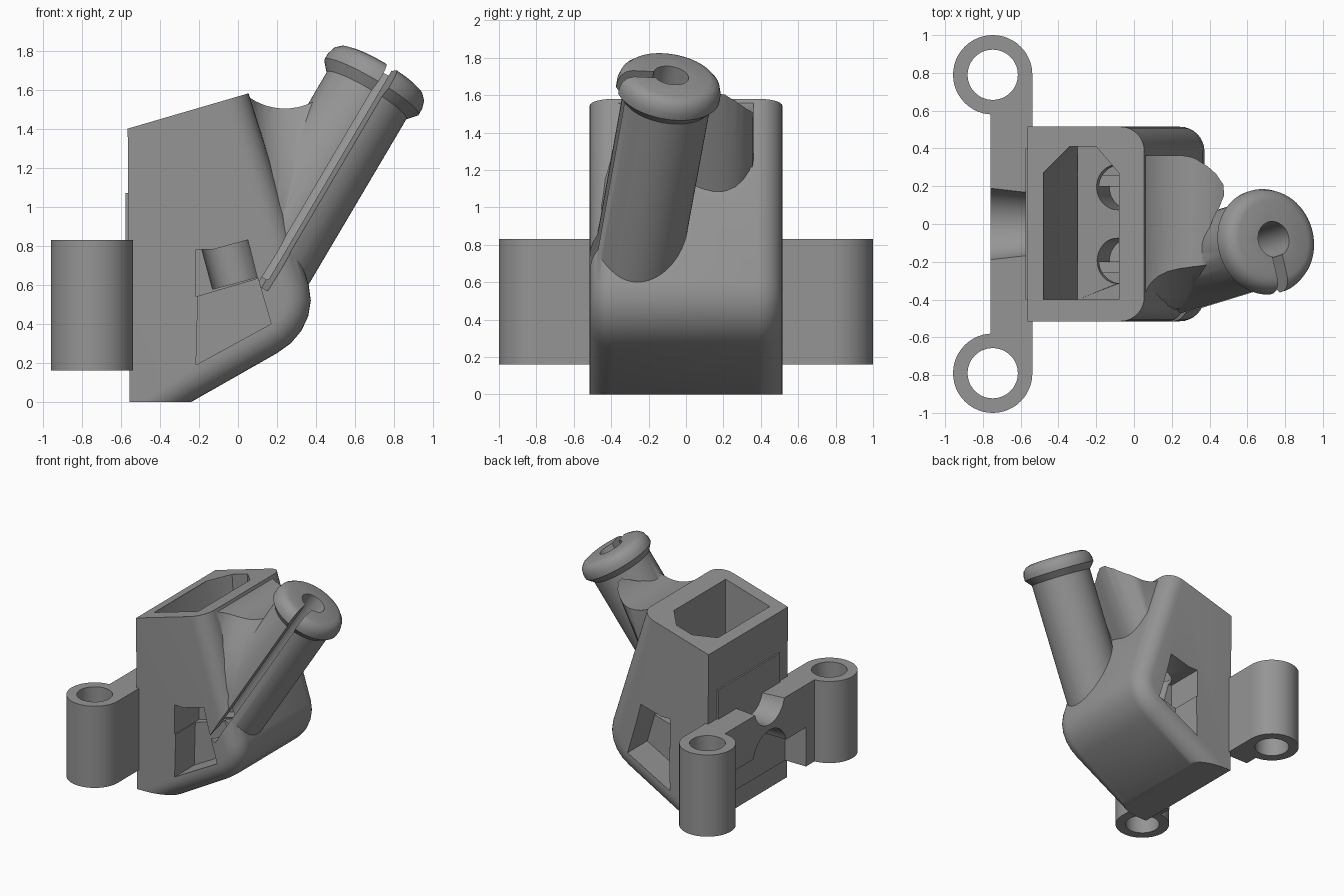
import bpy, bmesh, math
from mathutils import Vector

if "Cube" in bpy.data.objects:
    bpy.data.objects.remove(bpy.data.objects["Cube"])

grey = bpy.data.materials.new("plain grey")
grey.diffuse_color = (0.3, 0.3, 0.3, 1)
grey.use_nodes = True
grey.node_tree.nodes["Principled BSDF"].inputs["Base Color"].default_value = grey.diffuse_color


def finish(name, bm):
    bmesh.ops.recalc_face_normals(bm, faces=bm.faces)
    me = bpy.data.meshes.new(name)
    bm.to_mesh(me)
    bm.free()
    me.materials.append(grey)
    ob = bpy.data.objects.new(name, me)
    bpy.context.collection.objects.link(ob)
    return ob


def loft(name, rings):
    """Skin a list of equal-length point loops and cap both ends."""
    bm = bmesh.new()
    vs = [[bm.verts.new(p) for p in r] for r in rings]
    n = len(vs[0])
    for a, b in zip(vs, vs[1:]):
        for i in range(n):
            j = (i + 1) % n
            bm.faces.new((a[i], a[j], b[j], b[i]))
    bm.faces.new(vs[0][::-1])
    bm.faces.new(vs[-1])
    return finish(name, bm)


def prism_y(name, pts, y0, y1):
    return loft(name, [[(x, y, z) for x, z in pts] for y in (y0, y1)])


def lathe(name, profile, origin, axis, n=48):
    """Turned solid: (radius, height) pairs about an axis."""
    rot = Vector(axis).to_track_quat('Z', 'Y')
    o = Vector(origin)
    return loft(name, [[o + rot @ Vector((r * math.cos(k * math.tau / n), r * math.sin(k * math.tau / n), h))
                        for k in range(n)] for r, h in profile])


def box(name, lo, hi):
    return prism_y(name, [(lo[0], lo[2]), (hi[0], lo[2]), (hi[0], hi[2]), (lo[0], hi[2])], lo[1], hi[1])


def combine(target, tool, op):
    m = target.modifiers.new(op, 'BOOLEAN')
    m.operation, m.object, m.solver = op, tool, 'EXACT'
    bpy.context.view_layer.objects.active = target
    bpy.ops.object.modifier_apply(modifier=m.name)
    bpy.data.objects.remove(tool)


def smooth(ob):
    bpy.ops.object.select_all(action='DESELECT')
    ob.select_set(True)
    bpy.context.view_layer.objects.active = ob
    bpy.ops.object.shade_smooth_by_angle(angle=math.radians(35))


# main housing: rounded elbow profile whose outer edges are filleted along y
R, HALF = 0.13, 0.515
outer = [(-0.565, -0.182), (-0.24, 0.0), (0.20, 0.25), (0.27, 0.30), (0.325, 0.365), (0.36, 0.44),
         (0.373, 0.52), (0.362, 0.60), (-0.046, 1.90)]


def inset(d):
    pts = [Vector((x, z)) for x, z in outer]
    res = []
    for i, p in enumerate(pts):
        t = (pts[min(i + 1, len(pts) - 1)] - pts[max(i - 1, 0)]).normalized()
        nrm = Vector((-t.y, t.x))
        if i == 0:
            nrm = Vector((0, 1 / nrm.y))
        elif i == len(pts) - 1:
            nrm = Vector((1 / nrm.x, 0))
        res.append(p + nrm * d)
    return [(-0.565, 1.90)] + [tuple(p) for p in res]


half = [(HALF - R * (1 - math.sin(a)), R * (1 - math.cos(a)))
        for a in (k * math.pi / 16 for k in range(9))]
sections = [(-y, d) for y, d in half[::-1]] + half
body = loft("housing", [[(x, y, z) for x, z in inset(d)] for y, d in sections])
combine(body, prism_y("envelope", [(-0.555, 0), (0.6, 0), (0.6, 1.74), (-0.565, 1.40)], -0.7, 0.7), 'INTERSECT')


def saddle_cut(ob):
    combine(ob, lathe("saddle_cutter", [(0.32, -0.8), (0.32, 0.8)], (0.24, 0, 1.823), (0, 1, 0), 64), 'DIFFERENCE')


# web joining housing and spout, with a rounded back lobe running down into the slope
lobe = [(0.24, 0.362), (0.295, 0.355), (0.34, 0.337), (0.38, 0.305), (0.41, 0.265), (0.43, 0.21), (0.432, 0.15),
        (0.42, 0.09), (0.40, 0.03), (0.37, -0.08)]
rings = []
for z in (0.95, 1.68):
    dx = 0.51 * (z - 1.52)
    rings.append([(0.045, -0.08, z), (0.045, 0.362, z)] + [(max(x + dx, 0.05), y, z) for x, y in lobe])
web = loft("web", rings)
saddle_cut(web)
combine(body, web, 'UNION')

# hollow blend on the front, between the housing corner and the spout
rings = []
for z, a, v, b in ((0.82, (0.18, -0.49), (0.20, -0.475), (0.22, -0.45)),
                   (1.00, (0.13, -0.50), (0.19, -0.45), (0.29, -0.435)),
                   (1.15, (0.09, -0.50), (0.19, -0.39), (0.36, -0.40)),
                   (1.30, (0.06, -0.49), (0.16, -0.30), (0.42, -0.36)),
                   (1.45, (0.05, -0.47), (0.11, -0.18), (0.46, -0.29)),
                   (1.60, (0.045, -0.42), (0.07, -0.10), (0.52, -0.20))):
    A, V, B = Vector(a), Vector(v), Vector(b)
    curve = [A * (1 - t) ** 2 + V * 2 * t * (1 - t) + B * t * t for t in (k / 8 for k in range(9))]
    rings.append([(p.x, p.y, z) for p in curve] + [(b[0], -0.04, z), (a[0], -0.04, z)])
blend = loft("blend", rings)
saddle_cut(blend)
combine(body, blend, 'UNION')

# slanted spout with a collar
AX = Vector((0.5, 0.155, 0.85)).normalized()
TIP = Vector((0.739, -0.08, 1.706))
spout = lathe("spout", [(0.21, 0), (0.243, -0.01), (0.268, -0.035), (0.28, -0.075), (0.28, -0.11),
                        (0.237, -0.16), (0.235, -1.27)], TIP, AX, 64)
combine(body, spout, 'UNION')

# raised plate on the mounting side
combine(body, box("plate", (-0.575, -0.40, 0.6), (-0.5, 0.40, 1.07)), 'UNION')

# hopper: chamfered opening narrowing to a tilted floor
opening = [(-0.48, -0.40), (-0.08, -0.40), (-0.08, 0.27), (-0.20, 0.41), (-0.34, 0.41), (-0.48, 0.27)]
combine(body, loft("hopper_cutter", [[(max(x, -0.30), y, 0.90 + 0.29 * x) for x, y in opening],
                                     [(x, y, 1.55 + 0.29 * x) for x, y in opening],
                                     [(x, y, 1.75) for x, y in opening]]), 'DIFFERENCE')

# side windows, one on each side, with a blind drop hole opening into each
window = [(-0.215, 0.19), (0.17, 0.40), (0.10, 0.64), (-0.205, 0.55)]
upper = [(-0.215, 0.54), (0.10, 0.633), (0.05, 0.83), (-0.13, 0.78), (-0.215, 0.78)]
for s in (-1, 1):
    for pts, inner in ((window, 0.26), (upper, 0.20)):
        ys = sorted((s * inner, s * 0.7))
        combine(body, prism_y("window_cutter", pts, *ys), 'DIFFERENCE')
    hole = lathe("hole_cutter", [(0.12, -0.25), (0.12, 0.1)], (-0.08, s * 0.195, 0.85), (-0.26, 0, 0.96), 32)
    combine(body, hole, 'DIFFERENCE')

# spout bore and the slot along its length
combine(body, lathe("bore_cutter", [(0.095, -1.25), (0.095, 0.1)], TIP, AX, 32), 'DIFFERENCE')
d = Vector((0.2, -1, 0))
d = (d - AX * d.dot(AX)).normalized()
w = AX.cross(d) * 0.031
combine(body, loft("slot_cutter", [[TIP + AX * h + d * r + w * k
                                    for r, k in ((0.03, -1), (0.45, -1), (0.45, 1), (0.03, 1))]
                                   for h in (-1.33, 0.1)]), 'DIFFERENCE')
smooth(body)

# mounting bracket: cross bar with a bored post at each end
bracket = box("mounting_bracket", (-0.76, -0.79, 0.16), (-0.538, 0.79, 0.83))
for s in (-1, 1):
    post = lathe("post", [(0.21, 0.16), (0.21, 0.83)], (-0.748, s * 0.79, 0), (0, 0, 1))
    combine(bracket, post, 'UNION')
for s in (-1, 1):
    hole = lathe("post_hole", [(0.133, 0), (0.133, 1)], (-0.748, s * 0.79, 0), (0, 0, 1))
    combine(bracket, hole, 'DIFFERENCE')
# saddle groove on top, arch and relief beneath
combine(bracket, lathe("groove_cutter", [(0.20, -0.8), (0.175, -0.57)], (0, 0, 0.88), (1, 0, 0)), 'DIFFERENCE')
combine(bracket, lathe("arch_cutter", [(0.22, -0.8), (0.22, -0.57)], (0, 0, 0.42), (1, 0, 0)), 'DIFFERENCE')
combine(bracket, box("relief_cutter", (-0.8, -0.47, 0.1), (-0.57, 0.47, 0.48)), 'DIFFERENCE')
smooth(bracket)
